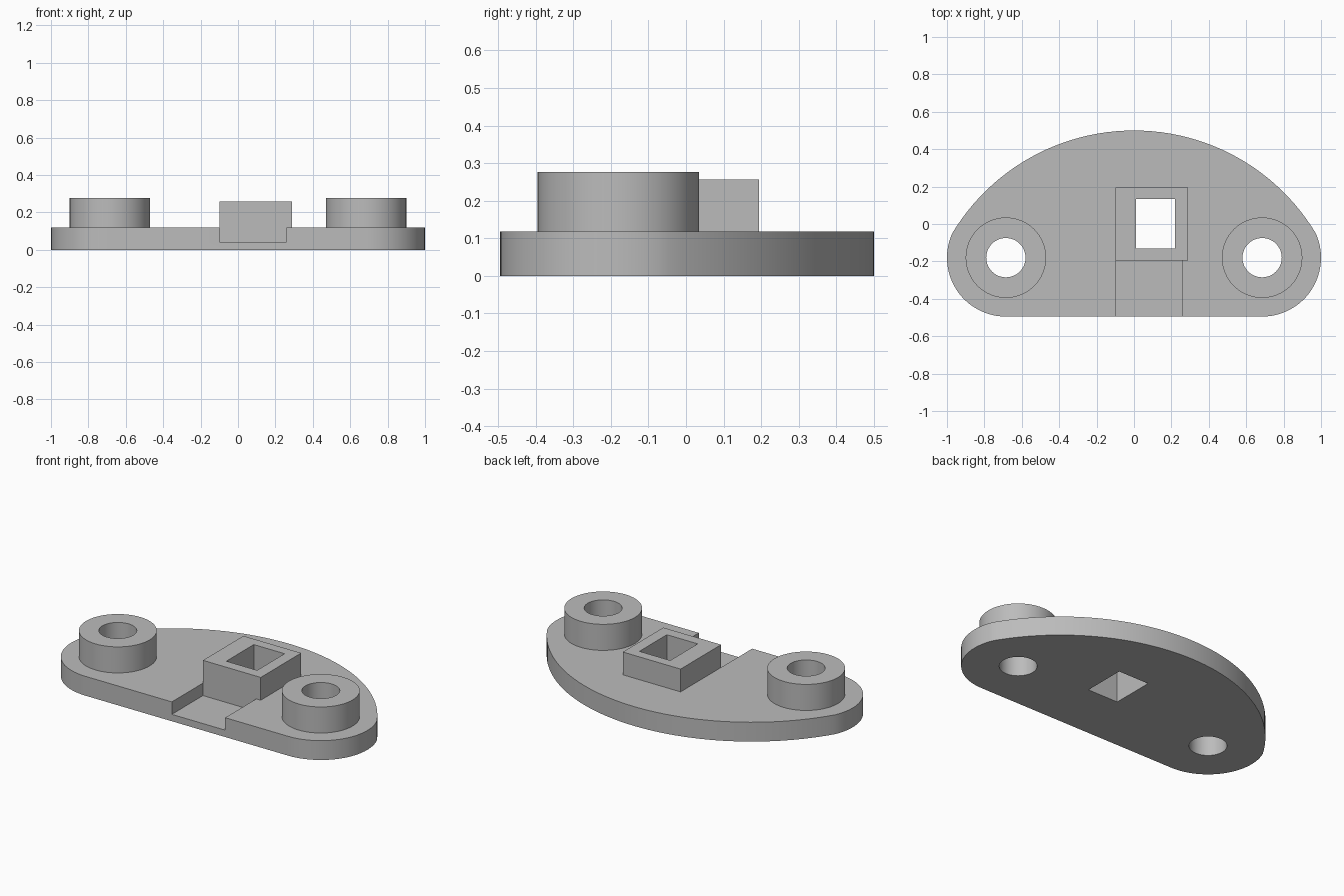
import bpy, math
from math import sin, cos, atan2, pi

if "Cube" in bpy.data.objects:
    bpy.data.objects.remove(bpy.data.objects["Cube"], do_unlink=True)

grey = bpy.data.materials.new("plain grey")
grey.use_nodes = True
COLOUR = (0.5, 0.5, 0.5, 1)
grey.diffuse_color = COLOUR
grey.node_tree.nodes["Principled BSDF"].inputs["Base Color"].default_value = COLOUR

PLATE_TOP, BOSS_TOP, SOCKET_TOP = 0.118, 0.277, 0.257
EAR_X, EAR_Y, EAR_R = 0.685, -0.18, 0.315


def arc(cx, cy, r, a0, a1, n):
    return [(cx + r * cos(a0 + (a1 - a0) * i / n),
             cy + r * sin(a0 + (a1 - a0) * i / n)) for i in range(n + 1)]


def circle(cx, cy, r, n=64):
    return arc(cx, cy, r, 0, 2 * pi, n)[:-1]


def rect(x0, x1, y0, y1):
    return [(x0, y0), (x1, y0), (x1, y1), (x0, y1)]


def prism(name, outline, z0, z1):
    """Extrude a counter-clockwise outline from z0 to z1."""
    n = len(outline)
    verts = [(x, y, z) for z in (z0, z1) for x, y in outline]
    faces = [list(range(n))[::-1], list(range(n, 2 * n))]
    faces += [(i, (i + 1) % n, (i + 1) % n + n, i + n) for i in range(n)]
    mesh = bpy.data.meshes.new(name)
    mesh.from_pydata(verts, [], faces)
    mesh.materials.append(grey)
    ob = bpy.data.objects.new(name, mesh)
    bpy.context.collection.objects.link(ob)
    return ob


def activate(ob):
    bpy.ops.object.select_all(action='DESELECT')
    ob.select_set(True)
    bpy.context.view_layer.objects.active = ob


def cut(ob, outline, z0=-0.1, z1=0.5):
    cutter = prism("cutter", outline, z0, z1)
    cutter.hide_render = True
    mod = ob.modifiers.new("cut", 'BOOLEAN')
    mod.operation, mod.solver, mod.object = 'DIFFERENCE', 'EXACT', cutter
    activate(ob)
    bpy.ops.object.modifier_apply(modifier=mod.name)
    bpy.data.objects.remove(cutter, do_unlink=True)


def finish(ob):
    activate(ob)
    bpy.ops.object.shade_smooth_by_angle(angle=math.radians(20))


# Base plate: two rounded ears, straight front edge, broad curved back
join_x, join_y, back_y = 0.972, -0.05, 0.5
big_r = (join_x ** 2 + (back_y - join_y) ** 2) / (2 * (back_y - join_y))
big_y = back_y - big_r
ear_end = atan2(join_y - EAR_Y, join_x - EAR_X)
back_start = atan2(join_y - big_y, join_x)
right_ear = arc(EAR_X, EAR_Y, EAR_R, -pi / 2, ear_end, 24)
back = arc(0, big_y, big_r, back_start, pi - back_start, 48)[1:-1]
left_ear = [(-x, y) for x, y in reversed(right_ear)]
plate = prism("base_plate", right_ear + back + left_ear, 0, PLATE_TOP)

hole = rect(0.012, 0.22, -0.13, 0.135)
cut(plate, hole)
cut(plate, rect(-0.1, 0.26, -0.7, -0.195), 0.042)  # front channel

# Square socket above the channel's end
socket = prism("square_socket", rect(-0.1, 0.29, -0.195, 0.195), PLATE_TOP, SOCKET_TOP)
cut(socket, hole)

# Round bosses with through holes
for side, s in (("left", 1), ("right", -1)):
    boss = prism(side + "_boss", circle(s * EAR_X, EAR_Y, 0.215), PLATE_TOP, BOSS_TOP)
    bore = circle(s * EAR_X, EAR_Y, 0.105)
    cut(boss, bore)
    cut(plate, bore)
    finish(boss)

finish(plate)
